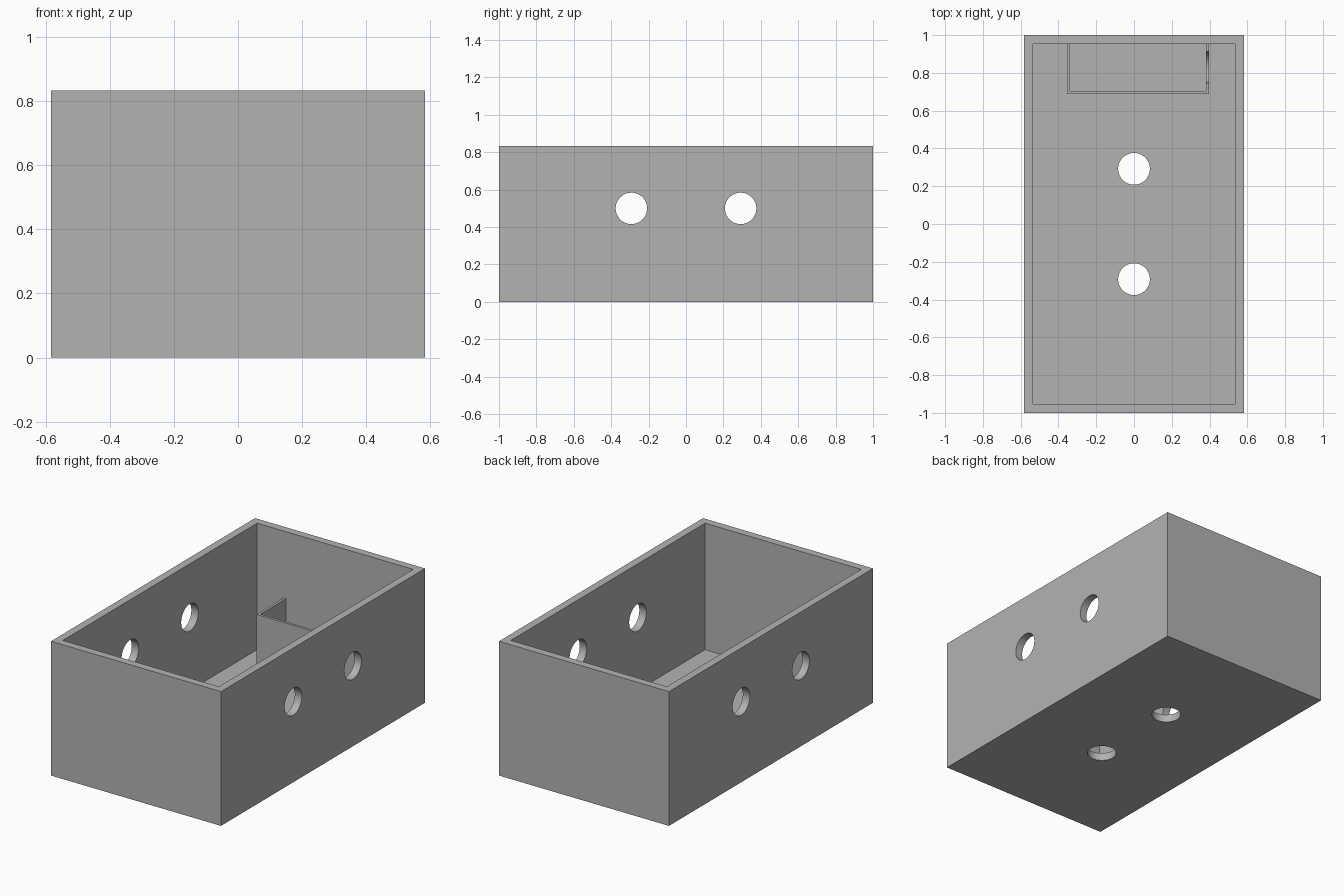
import bpy
import bmesh
import math

if "Cube" in bpy.data.objects:
    bpy.data.objects.remove(bpy.data.objects["Cube"])

W, L, H = 1.167, 2.0, 0.833      # outer size
T = 0.048                        # shell thickness
R = 0.084                        # hole radius
PT = 0.016                       # pocket wall thickness
PH = 0.417                       # pocket height

grey = bpy.data.materials.new("light grey plastic")
grey.diffuse_color = (0.45, 0.45, 0.45, 1.0)
grey.use_nodes = True
grey.node_tree.nodes["Principled BSDF"].inputs["Base Color"].default_value = grey.diffuse_color


def extrude_profile(name, points, z0, z1):
    """Prism from a closed xy outline."""
    bm = bmesh.new()
    face = bm.faces.new([bm.verts.new((x, y, z0)) for x, y in points])
    out = bmesh.ops.extrude_face_region(bm, geom=[face])
    verts = [v for v in out["geom"] if isinstance(v, bmesh.types.BMVert)]
    bmesh.ops.translate(bm, verts=verts, vec=(0, 0, z1 - z0))
    bmesh.ops.recalc_face_normals(bm, faces=bm.faces)
    mesh = bpy.data.meshes.new(name)
    bm.to_mesh(mesh)
    bm.free()
    mesh.materials.append(grey)
    obj = bpy.data.objects.new(name, mesh)
    bpy.context.collection.objects.link(obj)
    return obj


def block(name, x0, x1, y0, y1, z0, z1):
    return extrude_profile(name, [(x0, y0), (x1, y0), (x1, y1), (x0, y1)], z0, z1)


def rod(location, depth, along_x):
    """Round cutter along x or z."""
    rot = (0, math.pi / 2, 0) if along_x else (0, 0, 0)
    bpy.ops.mesh.primitive_cylinder_add(vertices=64, radius=R, depth=depth,
                                        location=location, rotation=rot)
    obj = bpy.context.object
    obj.data.materials.append(grey)
    return obj


def cut(target, cutter):
    mod = target.modifiers.new("cut", 'BOOLEAN')
    mod.operation = 'DIFFERENCE'
    mod.solver = 'EXACT'
    mod.object = cutter
    cutter.hide_render = True
    bpy.context.view_layer.objects.active = target
    bpy.ops.object.modifier_apply(modifier=mod.name)
    bpy.data.objects.remove(cutter, do_unlink=True)


def smooth_by_angle(obj):
    bpy.ops.object.select_all(action='DESELECT')
    obj.select_set(True)
    bpy.context.view_layer.objects.active = obj
    bpy.ops.object.shade_smooth_by_angle(angle=math.radians(30))


# Open box with side holes through both walls and two floor holes
ix, iy = W / 2 - T, L / 2 - T
box = block("open_box", -W / 2, W / 2, -L / 2, L / 2, 0, H)
cut(box, block("cavity", -ix, ix, -iy, iy, T, H + 0.1))
for y in (-0.292, 0.292):
    cut(box, rod((0, y, 0.5), 2.0, True))
    cut(box, rod((0, y, 0), 0.3, False))
smooth_by_angle(box)

# U-shaped pocket standing against the inside of the back wall
x0, x1, y0 = -0.354, 0.396, 0.687
pocket = extrude_profile("pocket_wall", [
    (x0, iy), (x0, y0), (x1, y0), (x1, iy),
    (x1 - PT, iy), (x1 - PT, y0 + PT), (x0 + PT, y0 + PT), (x0 + PT, iy)], T, PH)

# Rounded cable notch in the top of the right pocket wall
cut(pocket, rod((x1 - PT / 2, 0.83, PH), 0.1, True))
smooth_by_angle(pocket)
